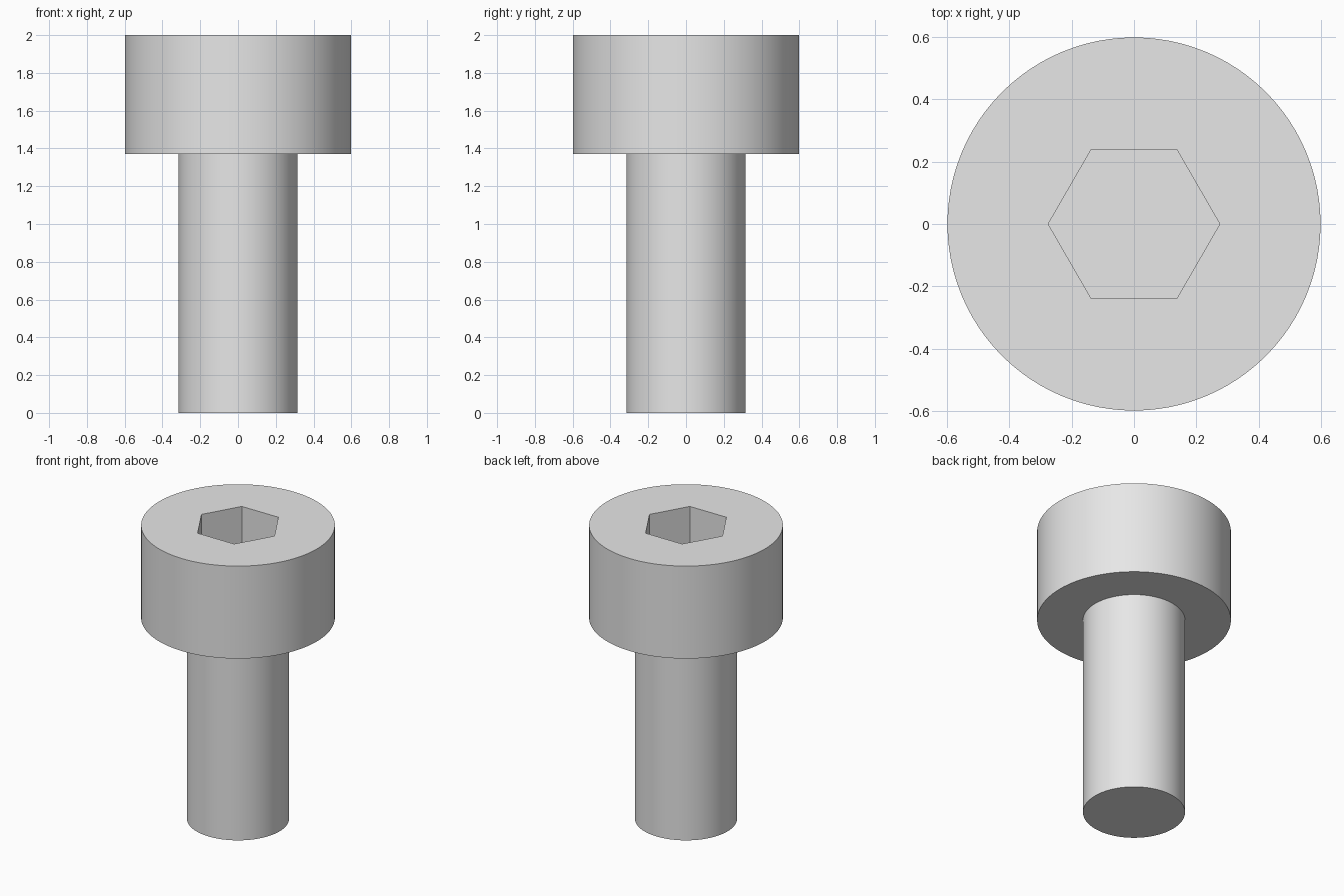
import bpy
import bmesh
from math import sin, cos, tau, radians

cube = bpy.data.objects.get("Cube")
if cube:
    bpy.data.objects.remove(cube, do_unlink=True)

SIDES = 96
HEAD_R, SHAFT_R, SOCKET_R = 0.598, 0.315, 0.275
TOP, HEAD_BASE, SOCKET_FLOOR = 2.0, 1.37, 1.685

steel = bpy.data.materials.new("steel grey")
steel.use_nodes = True
steel.diffuse_color = (0.8, 0.8, 0.8, 1)
steel.node_tree.nodes["Principled BSDF"].inputs["Base Color"].default_value = (0.8, 0.8, 0.8, 1)

bm = bmesh.new()


def ring(radius, z, sides):
    """Closed loop of vertices with its first corner on +x."""
    verts = [bm.verts.new((radius * cos(tau * i / sides), radius * sin(tau * i / sides), z))
             for i in range(sides)]
    for i in range(sides):
        bm.edges.new((verts[i - 1], verts[i]))
    return verts


def wall(a, b):
    """Quads joining two loops of equal length."""
    for i in range(len(a)):
        bm.faces.new((a[i - 1], a[i], b[i], b[i - 1]))


# Shaft, underside of the head and head wall
shaft_end = ring(SHAFT_R, 0, SIDES)
shaft_top = ring(SHAFT_R, HEAD_BASE, SIDES)
head_base = ring(HEAD_R, HEAD_BASE, SIDES)
head_rim = ring(HEAD_R, TOP, SIDES)
bm.faces.new(shaft_end)
wall(shaft_end, shaft_top)
wall(shaft_top, head_base)
wall(head_base, head_rim)

# Hexagonal socket
socket_rim = ring(SOCKET_R, TOP, 6)
socket_floor = ring(SOCKET_R, SOCKET_FLOOR, 6)
wall(socket_rim, socket_floor)
bm.faces.new(socket_floor)

# Flat top face around the socket
top_edges = [bm.edges.get((loop[i - 1], loop[i]))
             for loop in (head_rim, socket_rim) for i in range(len(loop))]
bmesh.ops.triangle_fill(bm, edges=top_edges, use_beauty=True, normal=(0, 0, 1))
bmesh.ops.recalc_face_normals(bm, faces=bm.faces)

mesh = bpy.data.meshes.new("socket_head_screw")
bm.to_mesh(mesh)
bm.free()
mesh.materials.append(steel)
screw = bpy.data.objects.new("socket_head_screw", mesh)
bpy.context.collection.objects.link(screw)

# Smooth round walls, crisp edges
bpy.ops.object.select_all(action="DESELECT")
screw.select_set(True)
bpy.context.view_layer.objects.active = screw
bpy.ops.object.shade_smooth_by_angle(angle=radians(30))
